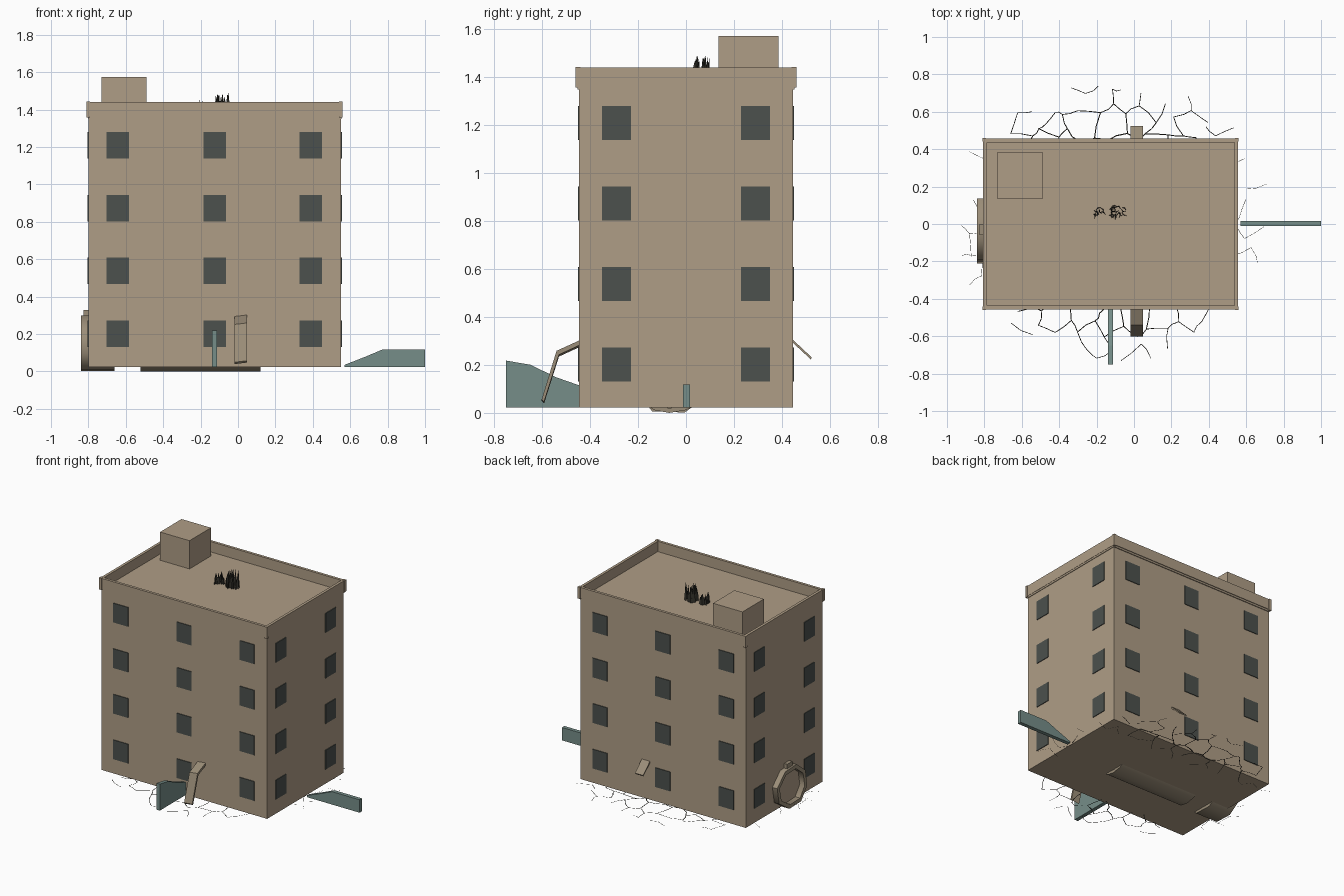
import bpy, bmesh, math, random
from mathutils import Vector

if "Cube" in bpy.data.objects:
    bpy.data.objects.remove(bpy.data.objects["Cube"])

random.seed(4)


def material(name, rgb):
    m = bpy.data.materials.new(name)
    m.diffuse_color = (*rgb, 1)
    m.use_nodes = True
    m.node_tree.nodes["Principled BSDF"].inputs["Base Color"].default_value = m.diffuse_color
    return m


WALL = material("tan wall", (0.43, 0.34, 0.24))
GLASS = material("dark window", (0.072, 0.082, 0.074))
TEAL = material("teal fin", (0.18, 0.27, 0.25))
METAL = material("brown metal", (0.33, 0.27, 0.19))
DARK = material("charred dark", (0.035, 0.033, 0.025))


def finish(name, bm, mat, recalc=True):
    if recalc:
        bmesh.ops.recalc_face_normals(bm, faces=bm.faces)
    me = bpy.data.meshes.new(name)
    bm.to_mesh(me)
    bm.free()
    me.materials.append(mat)
    ob = bpy.data.objects.new(name, me)
    bpy.context.collection.objects.link(ob)
    return ob


def add_box(bm, x0, x1, y0, y1, z0, z1):
    vs = bmesh.ops.create_cube(bm, size=1)["verts"]
    for v in vs:
        v.co = Vector((x0 if v.co.x < 0 else x1,
                       y0 if v.co.y < 0 else y1,
                       z0 if v.co.z < 0 else z1))


def boxes(name, mat, *dims):
    bm = bmesh.new()
    for d in dims:
        add_box(bm, *d)
    return finish(name, bm, mat)


def extrude(name, mat, profile, axis, a, b):
    """Prism of a 2D profile (u, z) along the x or y axis from a to b."""
    bm = bmesh.new()
    place = (lambda u, z, t: (t, u, z)) if axis == "x" else (lambda u, z, t: (u, t, z))
    lo = [bm.verts.new(place(u, z, a)) for u, z in profile]
    hi = [bm.verts.new(place(u, z, b)) for u, z in profile]
    n = len(profile)
    bm.faces.new(lo)
    bm.faces.new(hi)
    for i in range(n):
        j = (i + 1) % n
        bm.faces.new((lo[i], lo[j], hi[j], hi[i]))
    return finish(name, bm, mat)


# Main block, roof slab with ledge, roof hut
X0, X1, Y = -0.80, 0.55, 0.446
boxes("building_body", WALL, (X0, X1, -Y, Y, 0.03, 1.357))
boxes("roof_slab", WALL, (-0.803, 0.554, -0.452, 0.452, 1.357, 1.372))
boxes("roof_hut", WALL, (-0.73, -0.49, 0.135, 0.385, 1.37, 1.58))

# Parapet walls and corner posts
boxes("parapet", WALL,
      (-0.806, 0.556, -0.457, -0.437, 1.37, 1.448),
      (-0.806, 0.556, 0.437, 0.457, 1.37, 1.448),
      (-0.806, -0.786, -0.437, 0.437, 1.37, 1.448),
      (0.536, 0.556, -0.437, 0.437, 1.37, 1.448))
posts = []
for cx in (-0.800, 0.550):
    for cy in (-0.451, 0.451):
        posts.append((cx - 0.01, cx + 0.01, cy - 0.01, cy + 0.01, 1.364, 1.45))
boxes("parapet_posts", WALL, *posts)

# Windows on all four sides
panes = []
for row in range(4):
    z0 = 0.137 + row * 0.336
    z1 = z0 + 0.142
    for s in (-1, 1):
        ya, yb = sorted((s * (Y - 0.003), s * (Y + 0.005)))
        for cx in (-0.642, -0.125, 0.388):
            panes.append((cx - 0.06, cx + 0.06, ya, yb, z0, z1))
        x = X1 if s > 0 else X0
        xa, xb = sorted((x - s * 0.003, x + s * 0.005))
        for cy in (-0.29, 0.29):
            panes.append((xa, xb, cy - 0.06, cy + 0.06, z0, z1))
boxes("windows", GLASS, *panes)

# Teal fins sticking out of the front and right walls
extrude("front_fin", TEAL,
        [(-0.75, 0.03), (-0.75, 0.225), (-0.65, 0.208), (-0.54, 0.155),
         (-0.44, 0.12), (-0.44, 0.03)], "x", -0.14, -0.112)
extrude("side_fin", TEAL,
        [(0.57, 0.03), (0.57, 0.042), (0.68, 0.085), (0.775, 0.125),
         (1.0, 0.125), (1.0, 0.03)], "y", -0.012, 0.016)

# Bent metal strips leaning out of the front and back walls
front_strip = extrude("front_strip", METAL,
                      [(-0.43, 0.312), (-0.54, 0.262), (-0.602, 0.06),
                       (-0.592, 0.05), (-0.53, 0.246), (-0.43, 0.292)],
                      "x", -0.018, 0.048)
for v in front_strip.data.vertices:
    v.co.z += 0.12 * (v.co.x - 0.015)
extrude("back_strip", METAL,
        [(0.43, 0.327), (0.525, 0.238), (0.521, 0.23), (0.43, 0.314)],
        "x", -0.018, 0.048)


# Hollow tubes breaking through the left wall and the floor
def tube(name, x0, x1, ry, rz, wall, sides, turn):
    bm = bmesh.new()
    rings = []
    for x, k in ((x0, 0), (x1, 0), (x1, wall), (x0, wall)):
        ring = []
        for i in range(sides):
            a = turn + math.tau * i / sides
            ring.append(bm.verts.new((x, -0.03 + (ry - k) * math.cos(a) - 0.02 * 2 * max(0, -math.sin(a)),
                                      0.157 + (rz - k) * math.sin(a))))
        rings.append(ring)
    for r in range(4):
        p, q = rings[r], rings[(r + 1) % 4]
        for i in range(sides):
            j = (i + 1) % sides
            bm.faces.new((p[i], p[j], q[j], q[i]))
    ob = finish(name, bm, METAL)
    bpy.context.view_layer.objects.active = ob
    ob.select_set(True)
    bpy.ops.object.shade_smooth_by_angle(angle=math.radians(50))
    ob.select_set(False)


tube("broken_tube_end", -0.84, -0.66, 0.178, 0.158, 0.03, 8, math.radians(20))
tube("sunken_tube", -0.52, 0.12, 0.17, 0.15, 0.02, 16, 0)
boxes("tube_bracket", METAL, (-0.825, -0.795, -0.06, 0.0, 0.29, 0.335))


# Jagged charred shards on the roof, as folded thin sheets
def shards(bm, cx, cy, rx, ry, height, count):
    for k in range(count):
        a = random.uniform(0, math.tau)
        c = Vector((cx + random.uniform(-rx, rx), cy + random.uniform(-ry, ry), 1.372))
        d = Vector((math.cos(a), math.sin(a), 0)) * 0.016
        n = Vector((-d.y, d.x, 0)) * 0.6
        h = height * random.uniform(0.55, 1.0)
        left, mid, right = (bm.verts.new(p) for p in (c - d, c + n, c + d))
        ls, rs = (bm.verts.new(c + s * d * 0.8 + Vector((0, 0, h * f)))
                  for s, f in ((-1, 0.55), (1, 0.4)))
        tip = bm.verts.new(c + n * 0.4 + Vector((0, 0, h)))
        bm.faces.new((left, mid, tip, ls))
        bm.faces.new((mid, right, rs, tip))


bm = bmesh.new()
shards(bm, -0.185, 0.055, 0.024, 0.03, 0.09, 9)
shards(bm, -0.09, 0.065, 0.04, 0.03, 0.13, 16)
shards(bm, -0.105, 0.06, 0.012, 0.015, 0.16, 5)
finish("roof_shards", bm, DARK, False)

# Ground cracks: jittered honeycomb edges drawn as thin flat strips
S = 0.085
points, edges = {}, set()
for i in range(-9, 10):
    for j in range(-9, 10):
        hx = -0.13 + S * math.sqrt(3) * (i + 0.5 * (j % 2))
        hy = 0.02 + S * 1.5 * j
        keys = []
        for k in range(6):
            a = math.radians(60 * k + 30)
            x, y = hx + S * math.cos(a), hy + S * math.sin(a)
            key = (round(x * 200), round(y * 200))
            near = [(key[0] + u, key[1] + w) for u in (-1, 0, 1) for w in (-1, 0, 1)]
            key = next((q for q in near if q in points), key)
            if key not in points:
                points[key] = Vector((x + random.uniform(-0.033, 0.033),
                                      y + random.uniform(-0.033, 0.033), 0.029))
            keys.append(key)
        for k in range(6):
            edges.add(tuple(sorted((keys[k], keys[(k + 1) % 6]))))

bm = bmesh.new()
for ka, kb in sorted(edges):
    a, b = points[ka], points[kb]
    m = (a + b) / 2
    r = math.hypot((m.x + 0.13) / 0.84, (m.y - 0.02) / 0.73)
    under = -0.78 < m.x < 0.53 and -0.43 < m.y < 0.34
    if r > 1 or under or (r > 0.85 and random.random() < 0.4):
        continue
    # thicker at the front and back, fading outwards
    w = (0.0035 if abs(m.y) > 0.4 else 0.0018) * (1.45 - r)
    m = m + Vector((random.uniform(-0.01, 0.01), random.uniform(-0.01, 0.01), 0))
    for p, q in ((a, m), (m, b)):
        d = (q - p).normalized()
        n = Vector((-d.y, d.x, 0)) * w
        bm.faces.new([bm.verts.new(c) for c in (p - n, q - n, q + n, p + n)])
finish("ground_cracks", bm, DARK, False)

# Settle the lowest points exactly on the ground
low = min(v.co.z for o in bpy.data.objects for v in o.data.vertices)
for o in bpy.data.objects:
    for v in o.data.vertices:
        v.co.z -= low
